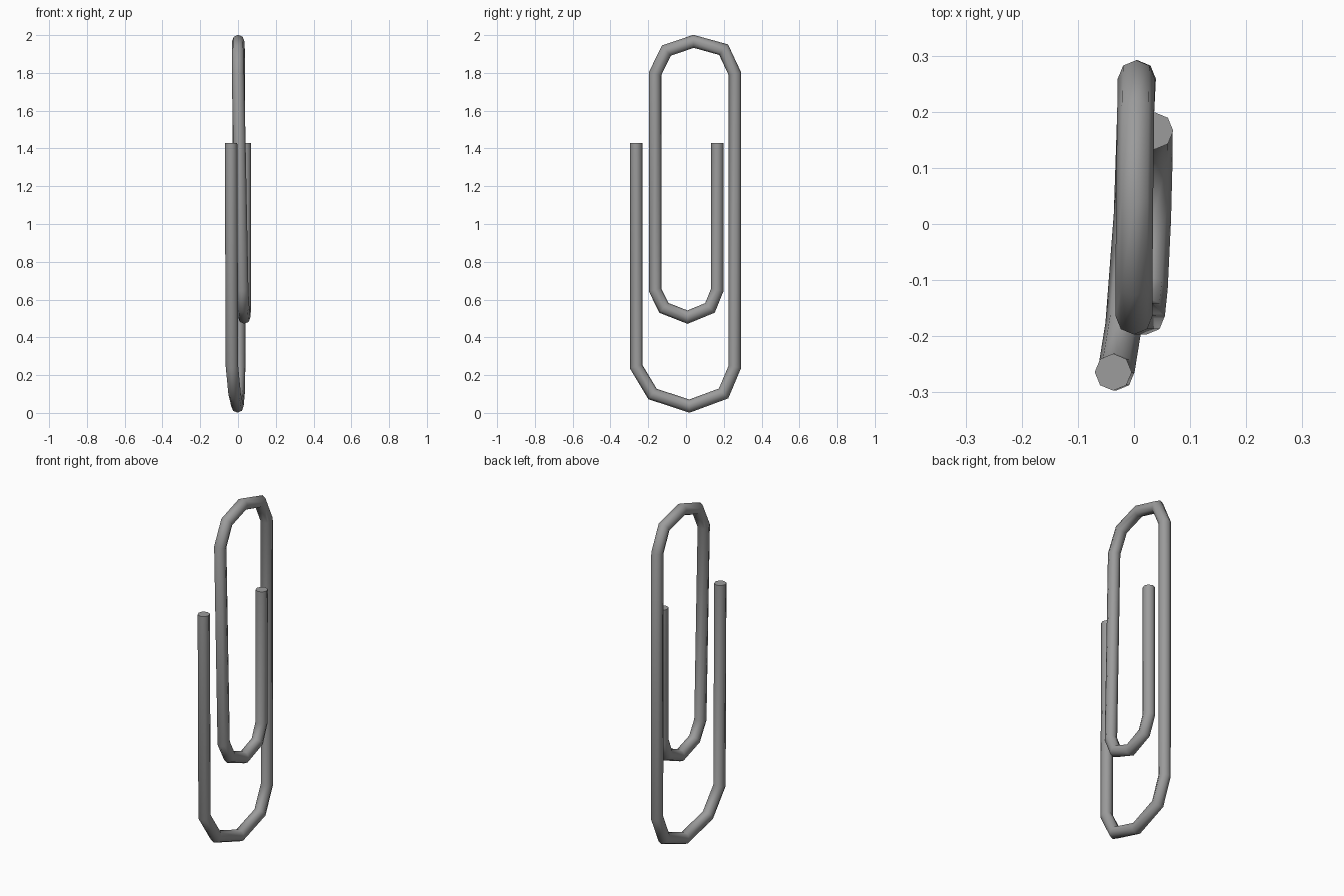
import bpy, bmesh, math
from mathutils import Vector

if "Cube" in bpy.data.objects:
    bpy.data.objects.remove(bpy.data.objects["Cube"])

RADIUS, SIDES = 0.033, 8

# Wire centreline, from the outer free end to the inner free end
path = [Vector(p) for p in (
    (-0.037, -0.264, 1.43), (-0.032, -0.264, 0.245),                        # outer leg
    (-0.018, -0.177, 0.10), (-0.003, 0.018, 0.036), (0.003, 0.199, 0.103),  # bottom bend
    (0.006, 0.259, 0.245), (0.004, 0.259, 1.795),                           # long leg
    (0.003, 0.199, 1.923), (0.001, 0.04, 1.967), (0.0, -0.104, 1.918),      # top bend
    (0.0, -0.164, 1.795), (0.022, -0.164, 0.652),                           # inner long leg
    (0.027, -0.117, 0.556), (0.033, 0.008, 0.507), (0.036, 0.127, 0.556),   # inner bend
    (0.036, 0.166, 0.652), (0.037, 0.166, 1.43),                            # inner leg
)]


def sweep_wire(name, points, radius, sides):
    """Sweep a regular polygon along points, with mitred corners."""
    bm = bmesh.new()
    dirs = [(b - a).normalized() for a, b in zip(points, points[1:])]
    side = Vector((1, 0, 0))
    rings = []
    for i, p in enumerate(points):
        before = dirs[max(i - 1, 0)]
        after = dirs[min(i, len(dirs) - 1)]
        mitre = (before + after).normalized()
        u = (side - before * side.dot(before)).normalized()
        v = before.cross(u)
        ring = []
        for k in range(sides):
            a = 2 * math.pi * k / sides
            offset = (u * math.cos(a) + v * math.sin(a)) * radius
            # Slide along the wire onto the corner plane
            offset -= before * (offset.dot(mitre) / before.dot(mitre))
            ring.append(bm.verts.new(p + offset))
        rings.append(ring)
    for r0, r1 in zip(rings, rings[1:]):
        for k in range(sides):
            n = (k + 1) % sides
            bm.faces.new((r0[k], r0[n], r1[n], r1[k]))
    # Flat end caps
    bm.faces.new(rings[0][::-1])
    bm.faces.new(rings[-1])
    bmesh.ops.recalc_face_normals(bm, faces=bm.faces)
    mesh = bpy.data.meshes.new(name)
    bm.to_mesh(mesh)
    bm.free()
    obj = bpy.data.objects.new(name, mesh)
    bpy.context.collection.objects.link(obj)
    return obj


wire = sweep_wire("paper_clip_wire", path, RADIUS, SIDES)

steel = bpy.data.materials.new("steel grey")
steel.diffuse_color = (0.33, 0.33, 0.33, 1)
steel.use_nodes = True
steel.node_tree.nodes["Principled BSDF"].inputs["Base Color"].default_value = steel.diffuse_color
wire.data.materials.append(steel)

bpy.context.view_layer.objects.active = wire
wire.select_set(True)
bpy.ops.object.shade_smooth_by_angle(angle=math.radians(50))
